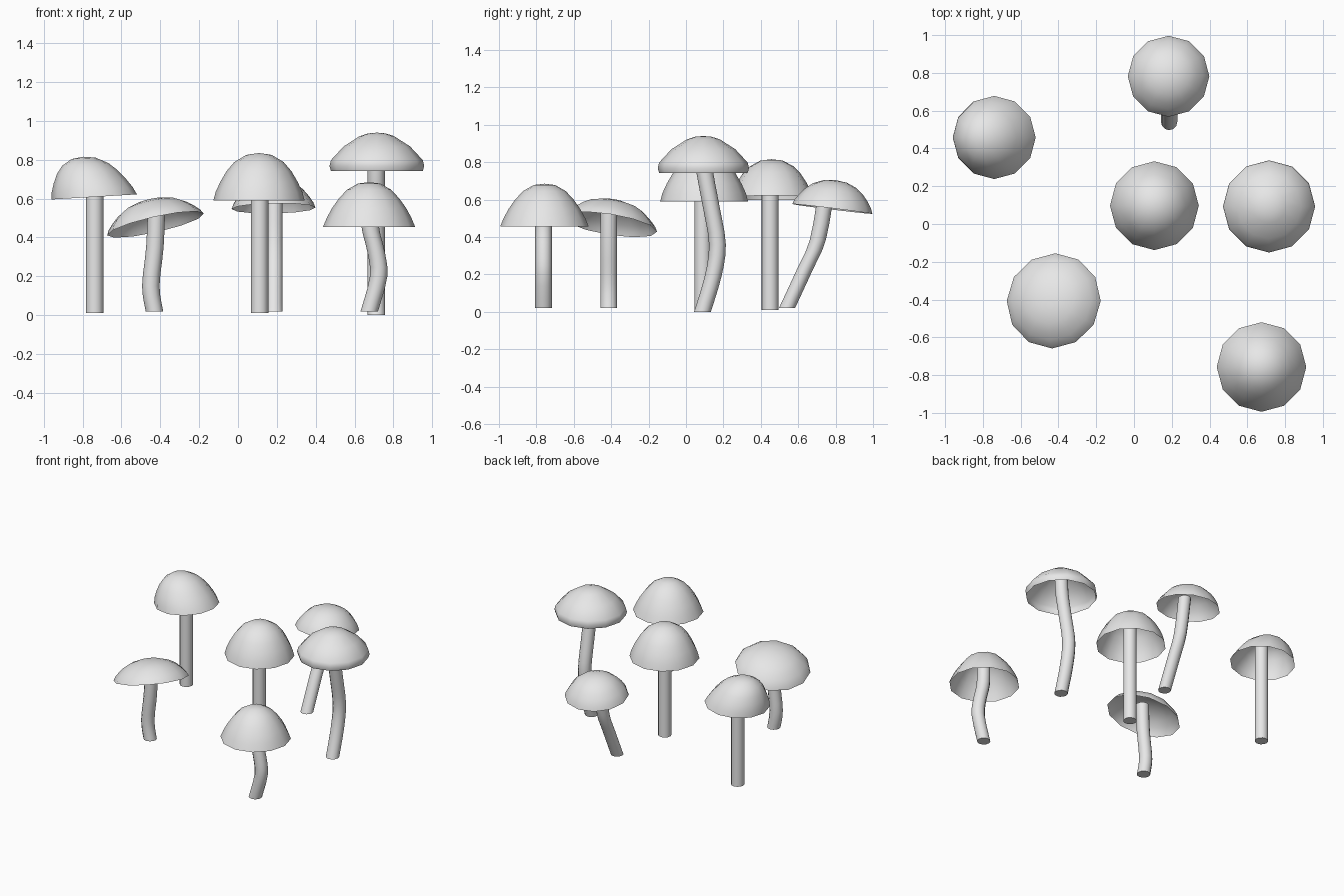
import bpy, bmesh
from math import cos, sin, pi, radians
from mathutils import Vector, Matrix

old = bpy.data.objects.get("Cube")
if old:
    bpy.data.objects.remove(old, do_unlink=True)

SIDES = 12

grey = bpy.data.materials.new("pale_grey")
grey.use_nodes = True
grey.diffuse_color = (0.8, 0.8, 0.8, 1)
for node in grey.node_tree.nodes:
    if node.type == 'BSDF_PRINCIPLED':
        node.inputs["Base Color"].default_value = (0.8, 0.8, 0.8, 1)

# Cap outlines: radius and height as fractions
DOME = [(1, 0), (.95, .18), (.85, .39), (.71, .62), (.54, .81), (.28, .96)]
BELL = [(1, 0), (.92, .2), (.81, .41), (.66, .63), (.48, .83), (.24, .97)]
BUN = [(.97, 0), (1, .13), (.97, .28), (.7, .64), (.36, .91), (.18, .98)]


def finish(name, bm):
    mesh = bpy.data.meshes.new(name)
    bmesh.ops.recalc_face_normals(bm, faces=bm.faces[:])
    bm.to_mesh(mesh)
    bm.free()
    mesh.materials.append(grey)
    obj = bpy.data.objects.new(name, mesh)
    bpy.context.collection.objects.link(obj)
    bpy.ops.object.select_all(action='DESELECT')
    obj.select_set(True)
    bpy.context.view_layer.objects.active = obj
    bpy.ops.object.shade_smooth_by_angle(angle=radians(50))
    return obj


def ring(bm, centre, radius):
    return [bm.verts.new(centre + Vector((radius * cos(2 * pi * i / SIDES),
                                          radius * sin(2 * pi * i / SIDES), 0)))
            for i in range(SIDES)]


def bridge(bm, rings):
    for a, b in zip(rings, rings[1:]):
        for i in range(SIDES):
            j = (i + 1) % SIDES
            bm.faces.new((a[i], a[j], b[j], b[i]))


# Thin open shell, leaning and tilted about its rim centre
def cap(name, centre, radius, height, outline, tilt=(0, 0), lean=0):
    bm = bmesh.new()
    rings = [ring(bm, Vector((lean * h, 0, height * h)), radius * r) for r, h in outline]
    bridge(bm, rings)
    tip = bm.verts.new((lean, 0, height))
    for i in range(SIDES):
        bm.faces.new((rings[-1][i], rings[-1][(i + 1) % SIDES], tip))
    turn = Matrix.Rotation(radians(tilt[1]), 4, 'Y') @ Matrix.Rotation(radians(tilt[0]), 4, 'X')
    bm.transform(Matrix.Translation(centre) @ turn)
    finish(name, bm)


# Round stalk following a smooth path of level rings
def stem(name, points, radius=.045):
    pts = [Vector(p) for p in points]
    path = [pts[0]]
    for k in range(len(pts) - 1):
        p0, p1, p2 = pts[max(k - 1, 0)], pts[k], pts[k + 1]
        p3 = pts[min(k + 2, len(pts) - 1)]
        for t in (1 / 3, 2 / 3, 1):
            path.append(.5 * (2 * p1 + (p2 - p0) * t + (2 * p0 - 5 * p1 + 4 * p2 - p3) * t ** 2
                              + (3 * p1 - p0 - 3 * p2 + p3) * t ** 3))
    bm = bmesh.new()
    rings = [ring(bm, p, radius) for p in path]
    bridge(bm, rings)
    bm.faces.new(rings[0])
    bm.faces.new(rings[-1])
    finish(name, bm)


# Back right-hand mushroom
cap("back_outer_cap", (-.74, .458, .609), .22, .21, DOME, tilt=(0, -3.4), lean=-.045)
stem("back_outer_stem", [(-.738, .45, .01), (-.738, .45, .77)])

# Front right-hand mushroom, wide tilted cap
cap("front_wide_cap", (-.425, -.407, .467), .255, .13, DOME, tilt=(-9, -12.7))
stem("front_wide_stem", [(-.43, -.413, .02), (-.449, -.413, .15),
                         (-.428, -.413, .35), (-.42, -.413, .55)])

# Rear mushroom, leaning stalk
cap("rear_cap", (.183, .782, .55), .216, .155, DOME, tilt=(-7, -1))
stem("rear_stem", [(.186, .54, .02), (.186, .635, .225),
                   (.186, .705, .385), (.186, .75, .64)], .043)

# Centre mushroom
cap("centre_cap", (.108, .097, .59), .235, .245, DOME)
stem("centre_stem", [(.111, .09, .01), (.111, .09, .78)])

# Tallest mushroom, rounded bun cap
cap("tall_cap", (.715, .093, .743), .244, .197, BUN)
stem("tall_stem", [(.712, .088, 0), (.712, .145, .19), (.712, .168, .36),
                   (.712, .135, .56), (.712, .10, .75), (.712, .09, .88)])

# Front left-hand mushroom, bell cap
cap("front_bell_cap", (.675, -.757, .455), .237, .23, BELL)
stem("front_bell_stem", [(.676, -.762, .02), (.724, -.762, .2),
                         (.71, -.762, .33), (.68, -.762, .46), (.677, -.762, .63)])
